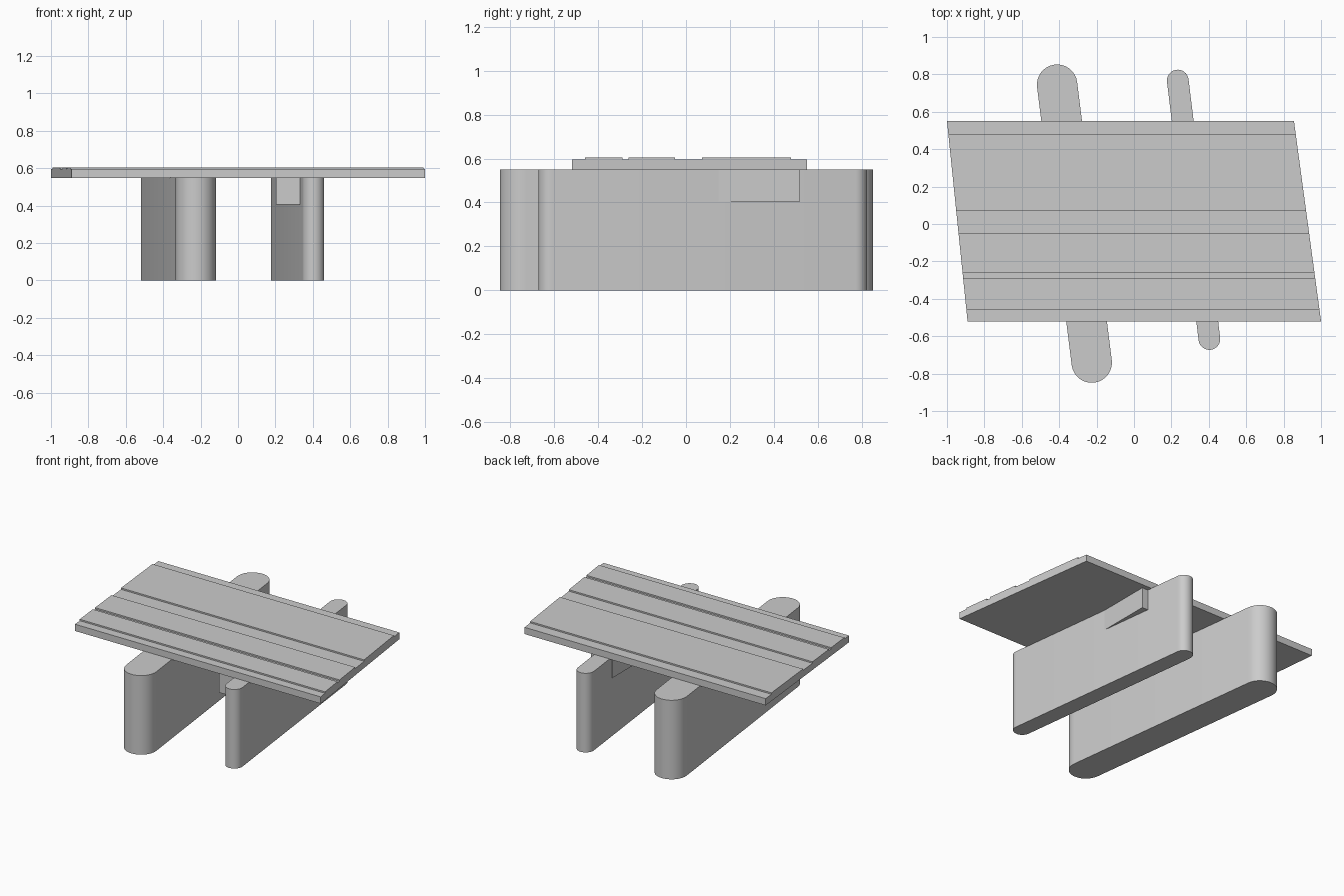
import bpy, bmesh, math

if "Cube" in bpy.data.objects:
    bpy.data.objects.remove(bpy.data.objects["Cube"])


def make_object(name, bm, smooth=False):
    bmesh.ops.recalc_face_normals(bm, faces=bm.faces)
    mesh = bpy.data.meshes.new(name)
    bm.to_mesh(mesh)
    bm.free()
    obj = bpy.data.objects.new(name, mesh)
    bpy.context.collection.objects.link(obj)
    if smooth:
        bpy.ops.object.select_all(action='DESELECT')
        obj.select_set(True)
        bpy.context.view_layer.objects.active = obj
        bpy.ops.object.shade_smooth_by_angle(angle=math.radians(30))
    return obj


def loft(bm, ring_a, ring_b):
    a = [bm.verts.new(p) for p in ring_a]
    b = [bm.verts.new(p) for p in ring_b]
    n = len(a)
    for i in range(n):
        bm.faces.new((a[i], a[(i + 1) % n], b[(i + 1) % n], b[i]))
    bm.faces.new(a[::-1])
    bm.faces.new(b)


# Wall-like pier with round ends, skewed to the deck
def pier(name, back, front, radius, height=0.55, steps=16):
    angle = math.atan2(back[1] - front[1], back[0] - front[0])
    outline = []
    for (cx, cy), start in ((back, angle - math.pi / 2), (front, angle + math.pi / 2)):
        for i in range(steps + 1):
            t = start + math.pi * i / steps
            outline.append((cx + radius * math.cos(t), cy + radius * math.sin(t)))
    bm = bmesh.new()
    loft(bm, [(x, y, 0) for x, y in outline], [(x, y, height) for x, y in outline])
    return make_object(name, bm, smooth=True)


pier("large_pier", (-0.411, 0.745), (-0.226, -0.741), 0.108)
pier("small_pier", (0.234, 0.767), (0.403, -0.615), 0.058)

# Bearing block running straight through the small pier
bm = bmesh.new()
block = [(0.202, -0.50), (0.368, -0.50), (0.368, 0.52), (0.202, 0.52)]
loft(bm, [(x, y, 0.405) for x, y in block], [(x, y, 0.55) for x, y in block])
make_object("bearing_block", bm)

# Skewed deck: y/z cross-section with raised lanes, lofted between the slanted ends
Y0, Y1 = -0.52, 0.552
LOW, HIGH = 0.595, 0.605
profile = [(Y0, 0.548), (Y0, LOW)]
for start, end in ((-0.46, -0.29), (-0.262, -0.05), (0.072, 0.478)):
    profile += [(start, LOW), (start, HIGH), (end, HIGH), (end, LOW)]
profile += [(Y1, LOW), (Y1, 0.548)]


def slanted(x_front, x_back):
    return [(x_front + (x_back - x_front) * (y - Y0) / (Y1 - Y0), y, z) for y, z in profile]


bm = bmesh.new()
loft(bm, slanted(-0.89, -1.0), slanted(1.0, 0.855))
make_object("deck", bm)
